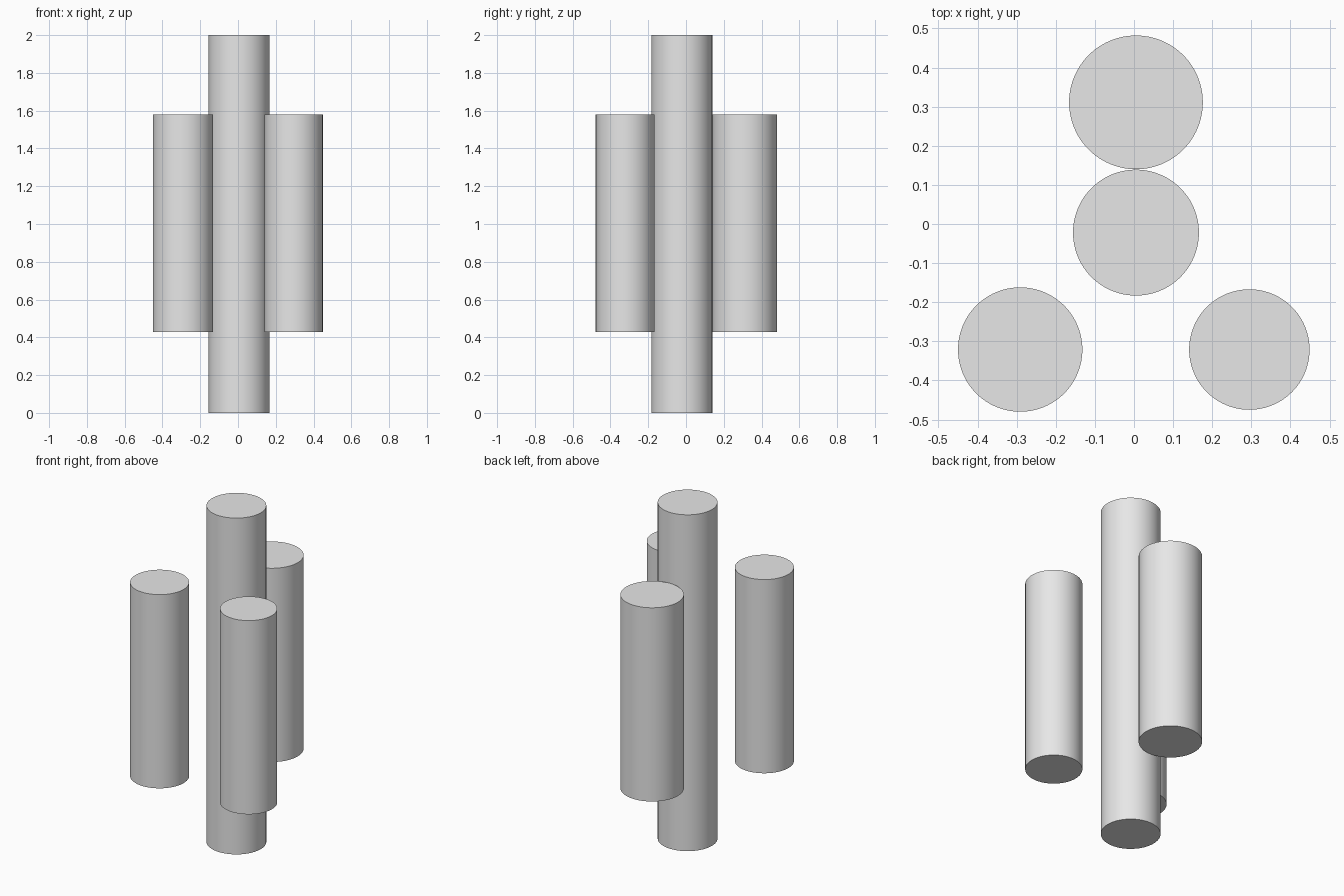
import bpy
import math

cube = bpy.data.objects.get("Cube")
if cube:
    bpy.data.objects.remove(cube, do_unlink=True)

# One plain grey for everything
grey = bpy.data.materials.new("light_grey")
grey.use_nodes = True
colour = (0.8, 0.8, 0.8, 1.0)
grey.diffuse_color = colour
grey.node_tree.nodes["Principled BSDF"].inputs["Base Color"].default_value = colour


def cylinder(name, x, y, radius, bottom, top):
    """Upright capped cylinder with smooth sides and sharp rims."""
    bpy.ops.mesh.primitive_cylinder_add(
        vertices=96, radius=radius, depth=top - bottom,
        location=(x, y, (bottom + top) / 2))
    obj = bpy.context.object
    obj.name = name
    obj.data.materials.append(grey)
    bpy.ops.object.shade_smooth_by_angle(angle=math.radians(30))
    return obj


# Tall central column
cylinder("central_column", 0.005, -0.022, 0.161, 0.0, 2.0)

# Three shorter columns around it, all at the same height
LOW, HIGH = 0.427, 1.579
cylinder("back_column", 0.005, 0.311, 0.171, LOW, HIGH)
cylinder("front_right_column", -0.291, -0.321, 0.159, LOW, HIGH)
cylinder("front_left_column", 0.295, -0.321, 0.154, LOW, HIGH)
